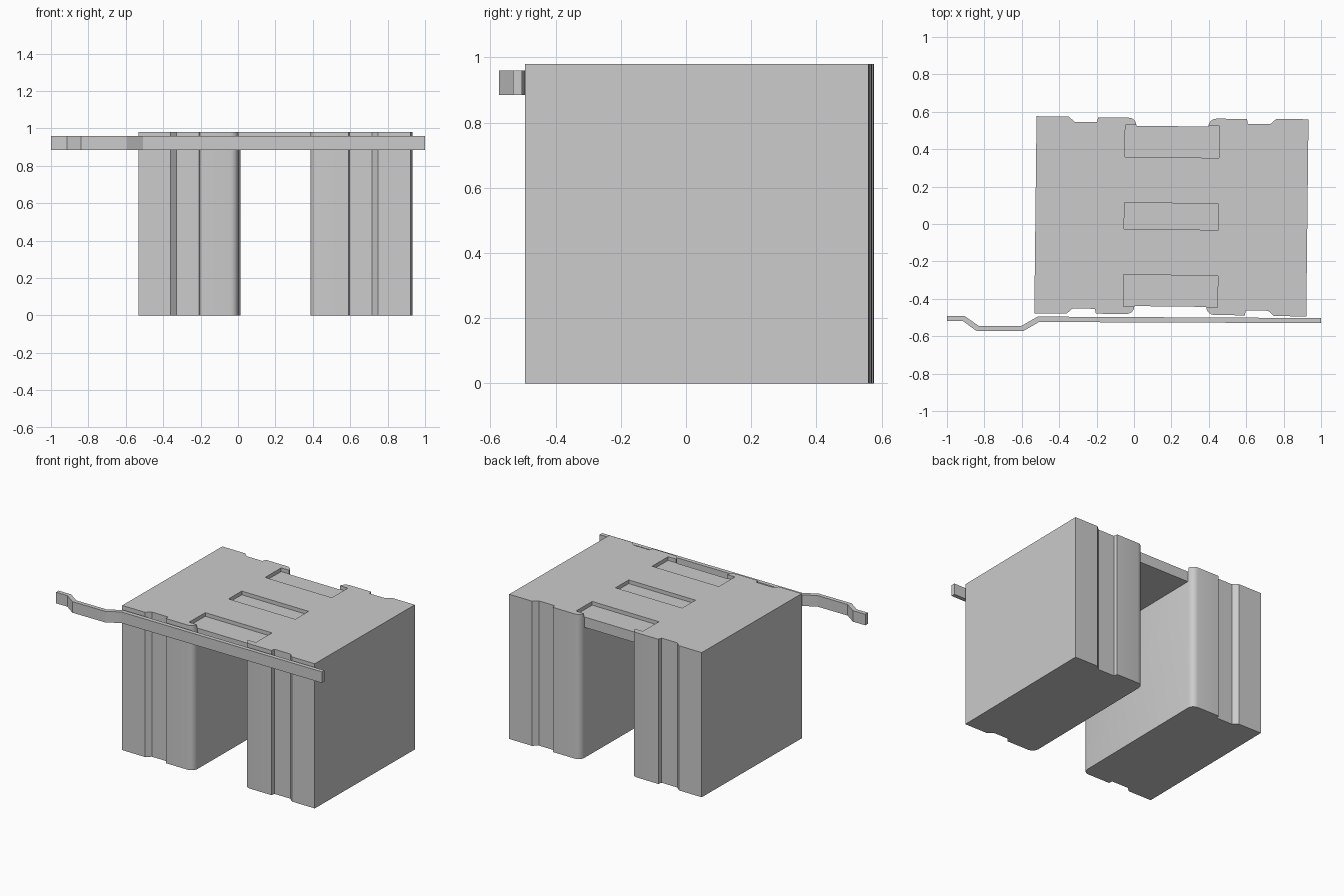
import bpy, bmesh
from math import cos, sin, radians

if "Cube" in bpy.data.objects:
    bpy.data.objects.remove(bpy.data.objects["Cube"])

TOP, UNDER = 0.98, 0.885
CENTRE, TURN = (0.20, 0.041, 0), radians(-0.65)


def prism(name, outline, z0, z1):
    """Closed prism from a counter-clockwise xy outline."""
    bm = bmesh.new()
    low = [bm.verts.new((x, y, z0)) for x, y in outline]
    high = [bm.verts.new((x, y, z1)) for x, y in outline]
    bm.faces.new(low[::-1])
    bm.faces.new(high)
    n = len(outline)
    for i in range(n):
        j = (i + 1) % n
        bm.faces.new((low[i], low[j], high[j], high[i]))
    mesh = bpy.data.meshes.new(name)
    bm.to_mesh(mesh)
    bm.free()
    obj = bpy.data.objects.new(name, mesh)
    bpy.context.collection.objects.link(obj)
    return obj


def box(name, x, y0, y1, z0, z1):
    return prism(name, [(-x, y0), (x, y0), (x, y1), (-x, y1)], z0, z1)


def place(obj):
    obj.location = CENTRE
    obj.rotation_euler.z = TURN


# Two grooved blocks and the deck between them: one quarter outline, mirrored
quarter = [(0.727, 0.527), (0.555, 0.527), (0.523, 0.499), (0.403, 0.499), (0.398, 0.525)]
quarter += [(0.235 + 0.043 * cos(radians(a)), 0.482 + 0.043 * sin(radians(a)))
            for a in (90, 112.5, 135, 157.5, 180)]
outline = quarter + [(-x, y) for x, y in reversed(quarter)]
outline += [(-x, -y) for x, y in outline]
body = prism("body", outline, 0, TOP)
place(body)

# Open gap under the deck, and three shallow recesses in the top
cutters = [box("gap_cutter", 0.192, -0.7, 0.7, -0.1, UNDER)]
for y0, y1 in ((-0.485, -0.315), (-0.07, 0.07), (0.315, 0.485)):
    cutters.append(box("recess_cutter", 0.252, y0, y1, 0.955, 1.1))

bpy.context.view_layer.objects.active = body
body.select_set(True)
for cutter in cutters:
    place(cutter)
    cutter.hide_render = True
    mod = body.modifiers.new("cut", 'BOOLEAN')
    mod.operation = 'DIFFERENCE'
    mod.solver = 'EXACT'
    mod.object = cutter
bpy.context.view_layer.update()
for mod in list(body.modifiers):
    bpy.ops.object.modifier_apply(modifier=mod.name)
for cutter in cutters:
    bpy.data.objects.remove(cutter)
bpy.ops.object.shade_smooth_by_angle(angle=radians(30))

# Bent strip across the front
prism("front_strip", [
    (-1, -0.519), (-0.915, -0.519), (-0.84, -0.573), (-0.593, -0.573),
    (-0.508, -0.524), (1, -0.53), (1, -0.503), (-0.515, -0.495),
    (-0.602, -0.545), (-0.83, -0.545), (-0.907, -0.491), (-1, -0.491)],
    UNDER, 0.96)
